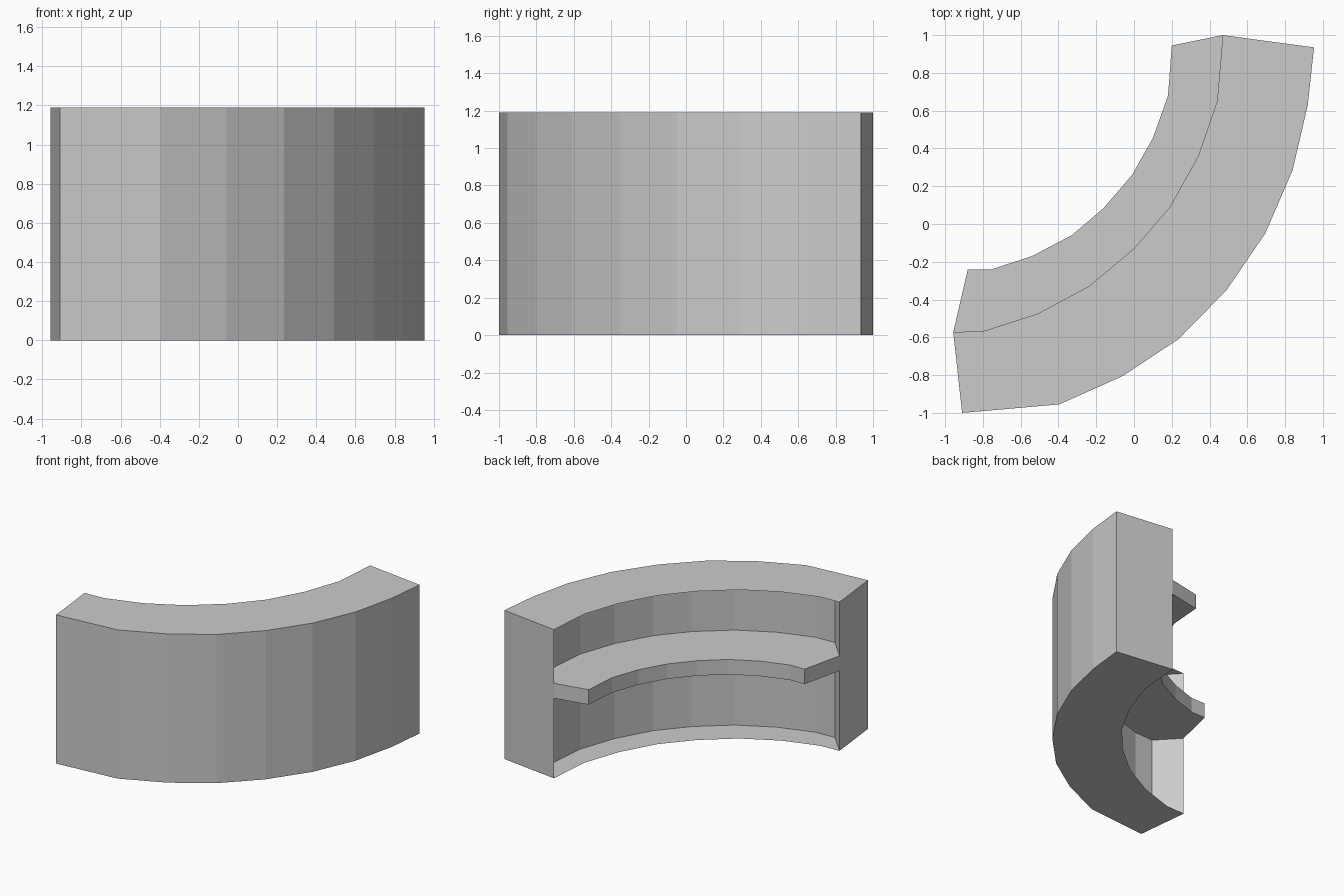
import bpy

if "Cube" in bpy.data.objects:
    bpy.data.objects.remove(bpy.data.objects["Cube"])

H = 1.19
# plan curves: front face, rear edge of the top, rear edge of the shelf
OUTER = [(-.91, -1), (-.395, -.955), (-.06, -.805), (.235, -.61), (.49, -.35),
         (.695, -.05), (.84, .285), (.92, .63), (.953, .935)]
REAR = [(-.957, -.573), (-.79, -.565), (-.51, -.475), (-.24, -.33), (0, -.13),
        (.19, .09), (.34, .36), (.44, .65), (.47, 1)]
SHELF = [(-.88, -.24), (-.755, -.24), (-.54, -.17), (-.33, -.06), (-.16, .085),
         (-.01, .26), (.10, .455), (.18, .68), (.20, .945)]
# inner wall: the rear edge pushed towards the front
INNER = [(x + .16, y - .17) for x, y in REAR]


def add_mesh(name, verts, faces):
    me = bpy.data.meshes.new(name)
    me.from_pydata(verts, [], faces)
    me.update()
    ob = bpy.data.objects.new(name, me)
    bpy.context.collection.objects.link(ob)
    return ob


def wall(name, path, z0, z1):
    n = len(path)
    verts = [(x, y, z) for z in (z0, z1) for x, y in path]
    return add_mesh(name, verts, [(i, i + 1, n + i + 1, n + i) for i in range(n - 1)])


def panel(name, path, z, up):
    ids = list(range(len(path)))
    return add_mesh(name, [(x, y, z) for x, y in path], [ids if up else ids[::-1]])


def slab(name, path, z0, z1):
    n = len(path)
    verts = [(x, y, z) for z in (z0, z1) for x, y in path]
    faces = [(i, (i + 1) % n, n + (i + 1) % n, n + i) for i in range(n)]
    faces += [list(range(n))[::-1], list(range(n, 2 * n))]
    return add_mesh(name, verts, faces)


# curved front with both end faces
wall("counter_front", [REAR[0]] + OUTER + [REAR[-1]], 0, H)
# recessed wall on the staff side
wall("inner_wall", [REAR[-1]] + INNER[::-1] + [REAR[0]], 0, H)
# top and base sheets
plan = OUTER + REAR[::-1]
panel("counter_top", plan, H, True)
panel("counter_base", plan, 0, False)
# shelf reaching back from the inner wall
slab("work_shelf", [REAR[0]] + INNER + [REAR[-1]] + SHELF[::-1], .64, .76)
